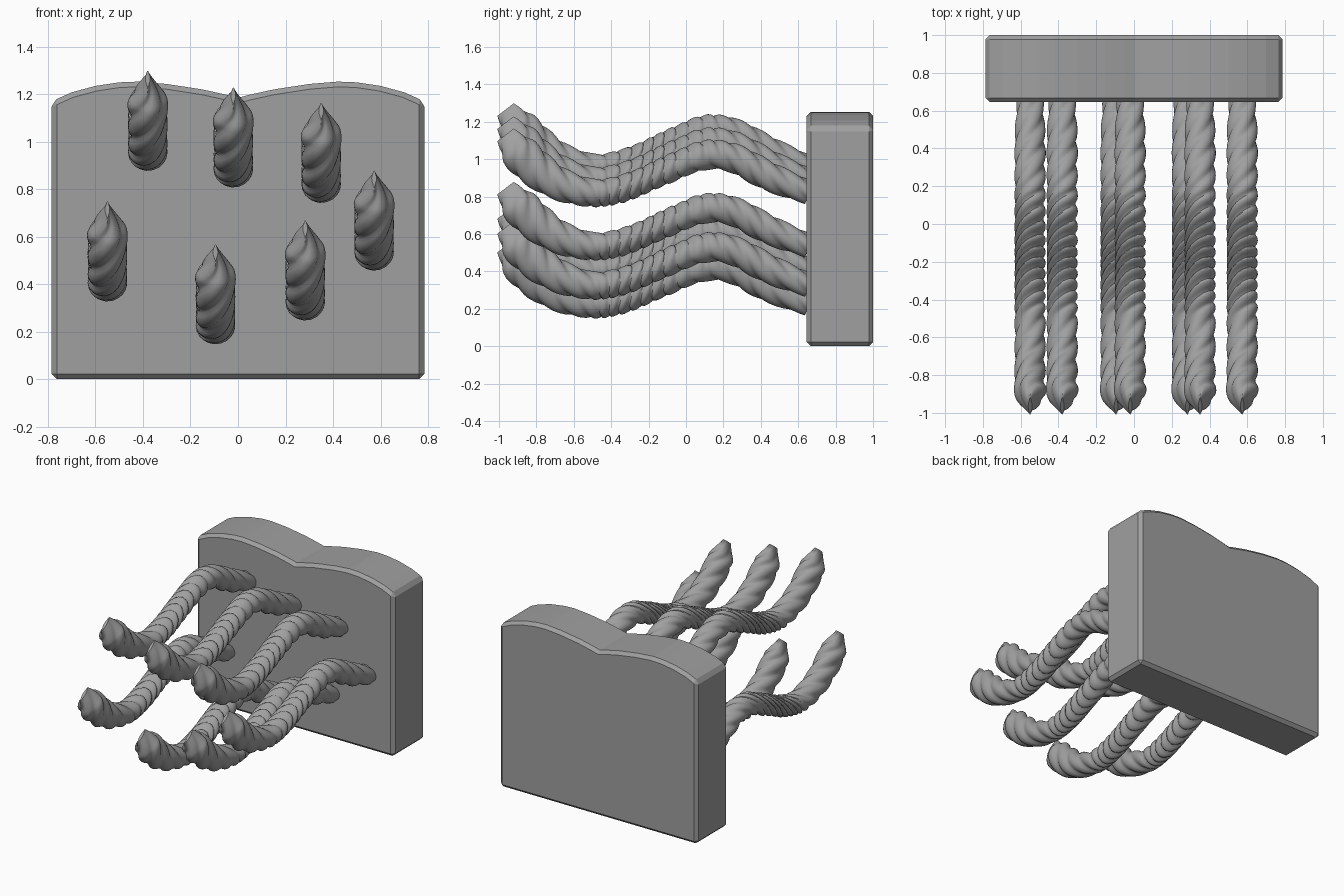
import bpy
import bmesh
from math import sin, cos, pi, sqrt, radians
from mathutils import Vector

cube = bpy.data.objects.get("Cube")
if cube:
    bpy.data.objects.remove(cube, do_unlink=True)

GREY = (0.35, 0.35, 0.35, 1)
grey = bpy.data.materials.new("plain grey")
grey.use_nodes = True
grey.diffuse_color = GREY
grey.node_tree.nodes["Principled BSDF"].inputs["Base Color"].default_value = GREY


def finish(bm, name):
    bmesh.ops.recalc_face_normals(bm, faces=bm.faces)
    mesh = bpy.data.meshes.new(name)
    bm.to_mesh(mesh)
    bm.free()
    mesh.materials.append(grey)
    obj = bpy.data.objects.new(name, mesh)
    bpy.context.collection.objects.link(obj)
    return obj


def smooth(obj, degrees):
    bpy.ops.object.select_all(action="DESELECT")
    obj.select_set(True)
    bpy.context.view_layer.objects.active = obj
    bpy.ops.object.shade_smooth_by_angle(angle=radians(degrees))


# Wall board with a double-arched top and chamfered edges
half_top = [(0.785, 1.17), (0.7, 1.208), (0.6, 1.235), (0.5, 1.25),
            (0.42, 1.253), (0.3, 1.243), (0.15, 1.22), (0.05, 1.198)]
outline = [(-0.785, 0), (0.785, 0)] + half_top + [(0, 1.185)]
outline += [(-x, z) for x, z in reversed(half_top)]
bm = bmesh.new()
face = bm.faces.new([bm.verts.new((x, 0.645, z)) for x, z in outline])
extruded = bmesh.ops.extrude_face_region(bm, geom=[face])
back = [v for v in extruded["geom"] if isinstance(v, bmesh.types.BMVert)]
bmesh.ops.translate(bm, verts=back, vec=(0, 0.355, 0))
board = finish(bm, "wall_board")
bevel = board.modifiers.new("chamfer", "BEVEL")
bevel.width = 0.022
bevel.segments = 1
bevel.limit_method = "ANGLE"
bevel.angle_limit = radians(40)

# Rope path, tip to board: y, z, half width, half height, lean, turns
STATIONS = [Vector(row) for row in (
    (-0.965, -0.045, 0.01, 0.055, 0, 0),
    (-0.9, -0.13, 0.08, 0.1, 0, 0.2),
    (-0.82, -0.21, 0.083, 0.105, 0, 0.4),
    (-0.72, -0.285, 0.083, 0.095, 0, 0.62),
    (-0.6, -0.335, 0.083, 0.085, 0, 0.85),
    (-0.47, -0.355, 0.083, 0.075, 0.04, 1.15),
    (-0.3, -0.315, 0.083, 0.075, 0.1, 1.85),
    (-0.1, -0.23, 0.083, 0.075, 0.1, 2.7),
    (0.05, -0.17, 0.083, 0.08, 0.08, 3.2),
    (0.17, -0.153, 0.083, 0.08, 0.03, 3.55),
    (0.28, -0.18, 0.083, 0.08, 0, 3.8),
    (0.45, -0.27, 0.083, 0.08, 0, 4.15),
    (0.66, -0.355, 0.073, 0.065, 0, 4.5))]
STEPS = 10
SIDES = 28
STRANDS = 4


def station(i, t):
    """Smoothly blend between neighbouring stations."""
    last = len(STATIONS) - 1
    a, b, c, d = (STATIONS[min(max(i + k, 0), last)] for k in (-1, 0, 1, 2))
    if i == 0:
        return b.lerp(c, t)
    m, n = (c - a) / 2, (d - b) / 2
    return (b + m * t + (3 * (c - b) - 2 * m - n) * t ** 2
            + (2 * (b - c) + m + n) * t ** 3)


samples = [station(i, s / STEPS) for i in range(len(STATIONS) - 1) for s in range(STEPS)]
samples.append(STATIONS[-1])


def rope_ring(bm, index, x0, z0):
    y, z, width, height, lean, turns = samples[index]
    before = samples[max(index - 1, 0)]
    after = samples[min(index + 1, len(samples) - 1)]
    along = Vector((0, after[0] - before[0], after[1] - before[1])).normalized()
    up = Vector((0, -along.z, along.y))
    centre = Vector((x0, y, z0 + z))
    ring = []
    for k in range(SIDES):
        local = 2 * pi * k / SIDES
        lobe = 0.72 + 0.28 * sqrt(abs(cos(local * STRANDS / 2)))
        angle = local - 2 * pi * turns
        offset = Vector((width * cos(angle), 0, 0))
        offset += (up * height + along * lean) * sin(angle)
        ring.append(bm.verts.new(centre + offset * lobe))
    return ring


def twisted_arm(name, x0, z0):
    bm = bmesh.new()
    rings = [rope_ring(bm, i, x0, z0) for i in range(len(samples))]
    for a, b in zip(rings, rings[1:]):
        for k in range(SIDES):
            n = (k + 1) % SIDES
            bm.faces.new((a[k], a[n], b[n], b[k]))
    bm.faces.new(rings[0])
    bm.faces.new(rings[-1])
    smooth(finish(bm, name), 45)


# Seven identical twisted arms, placed by the height of their tips
ARMS = {
    "upper_right_arm": (-0.38, 1.31),
    "upper_middle_arm": (-0.02, 1.24),
    "upper_left_arm": (0.35, 1.175),
    "outer_left_arm": (0.573, 0.89),
    "outer_right_arm": (-0.55, 0.76),
    "lower_middle_arm": (-0.095, 0.58),
    "lower_left_arm": (0.283, 0.68),
}
for name, (x, z) in ARMS.items():
    twisted_arm(name, x, z)
